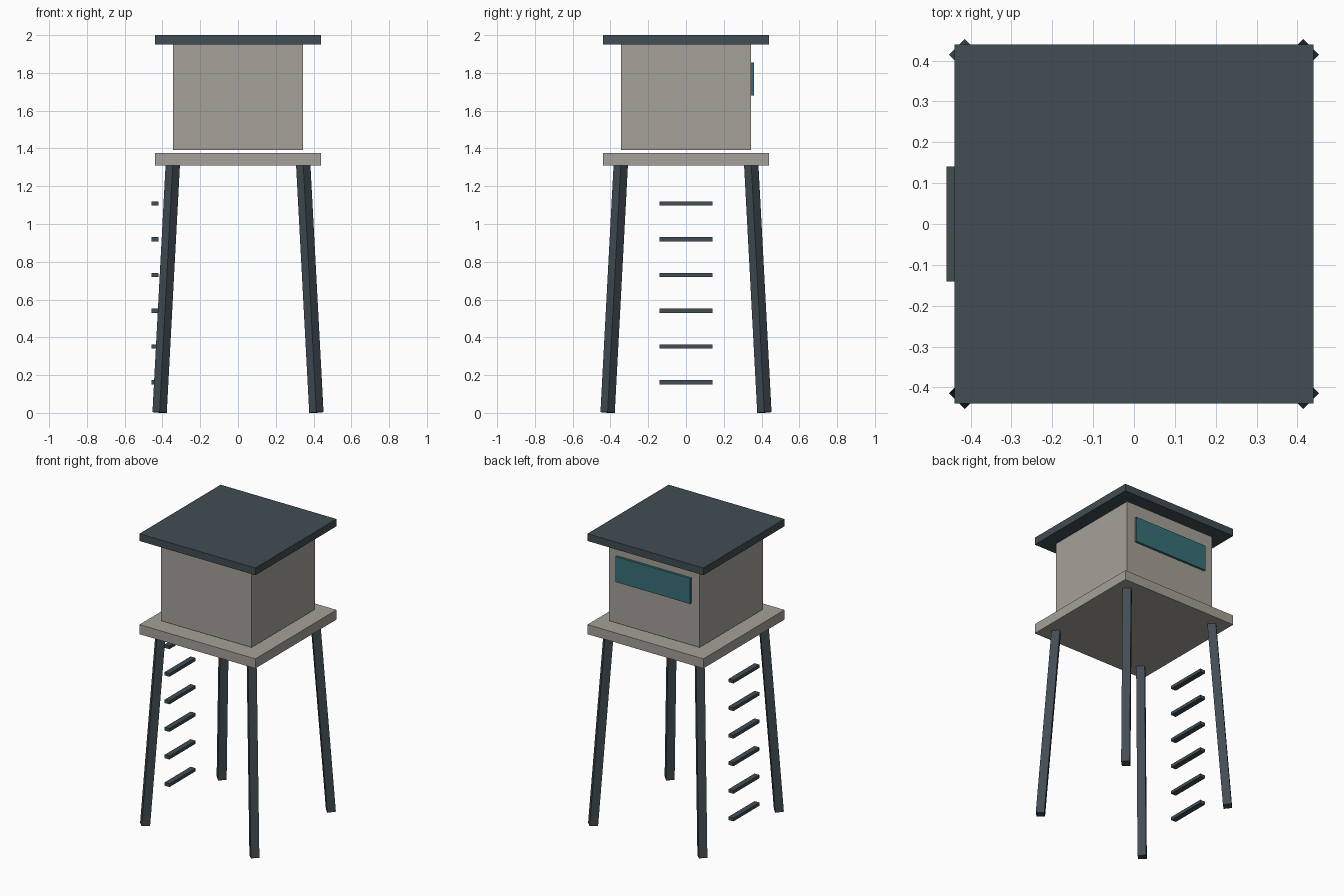
import bpy
from mathutils import Vector

cube = bpy.data.objects.get("Cube")
if cube:
    bpy.data.objects.remove(cube, do_unlink=True)


def material(name, *rgb):
    """Flat colour from 0-255 display values, converted to linear."""
    linear = [((c / 255 + 0.055) / 1.055) ** 2.4 for c in rgb]
    mat = bpy.data.materials.new(name)
    mat.use_nodes = True
    mat.diffuse_color = (*linear, 1)
    mat.node_tree.nodes["Principled BSDF"].inputs["Base Color"].default_value = (*linear, 1)
    return mat


beige = material("weathered_beige", 165, 161, 152)
slate = material("dark_slate", 65, 77, 83)
teal = material("teal_glass", 55, 111, 119)


def box(name, low, high, mat):
    """Axis-aligned box between two opposite corners."""
    low, high = Vector(low), Vector(high)
    bpy.ops.mesh.primitive_cube_add(size=1, location=(low + high) / 2)
    obj = bpy.context.object
    obj.name = name
    obj.scale = high - low
    bpy.ops.object.transform_apply(location=False, rotation=False, scale=True)
    obj.data.materials.append(mat)
    return obj


def leg(name, foot, top, radius, mat):
    """Four-sided post leaning from its foot to its top."""
    foot, top = Vector(foot), Vector(top)
    axis = top - foot
    bpy.ops.mesh.primitive_cylinder_add(
        vertices=4, radius=radius, depth=axis.length, location=(foot + top) / 2)
    obj = bpy.context.object
    obj.name = name
    obj.rotation_mode = 'QUATERNION'
    obj.rotation_quaternion = Vector((0, 0, 1)).rotation_difference(axis)
    obj.data.materials.append(mat)
    return obj


# Deck, cabin and roof slab
box("platform", (-0.44, -0.44, 1.31), (0.44, 0.44, 1.376), beige)
box("cabin", (-0.345, -0.345, 1.392), (0.345, 0.345, 1.95), beige)
box("roof", (-0.44, -0.44, 1.95), (0.44, 0.44, 2.0), slate)

# Wide window on the back wall
box("back_window", (-0.282, 0.335, 1.68), (0.282, 0.36, 1.855), teal)

# Four splayed legs
for x_side, x_name in ((1, "left"), (-1, "right")):
    for y_side, y_name in ((-1, "front"), (1, "back")):
        leg(f"{y_name}_{x_name}_leg",
            (0.415 * x_side, 0.415 * y_side, 0.002),
            (0.345 * x_side, 0.345 * y_side, 1.32), 0.038, slate)

# Ladder rungs on the right side
for i in range(6):
    z = 0.162 + 0.1893 * i
    box(f"ladder_rung_{i + 1}", (-0.459, -0.141, z - 0.011),
        (-0.422, 0.141, z + 0.011), slate)
